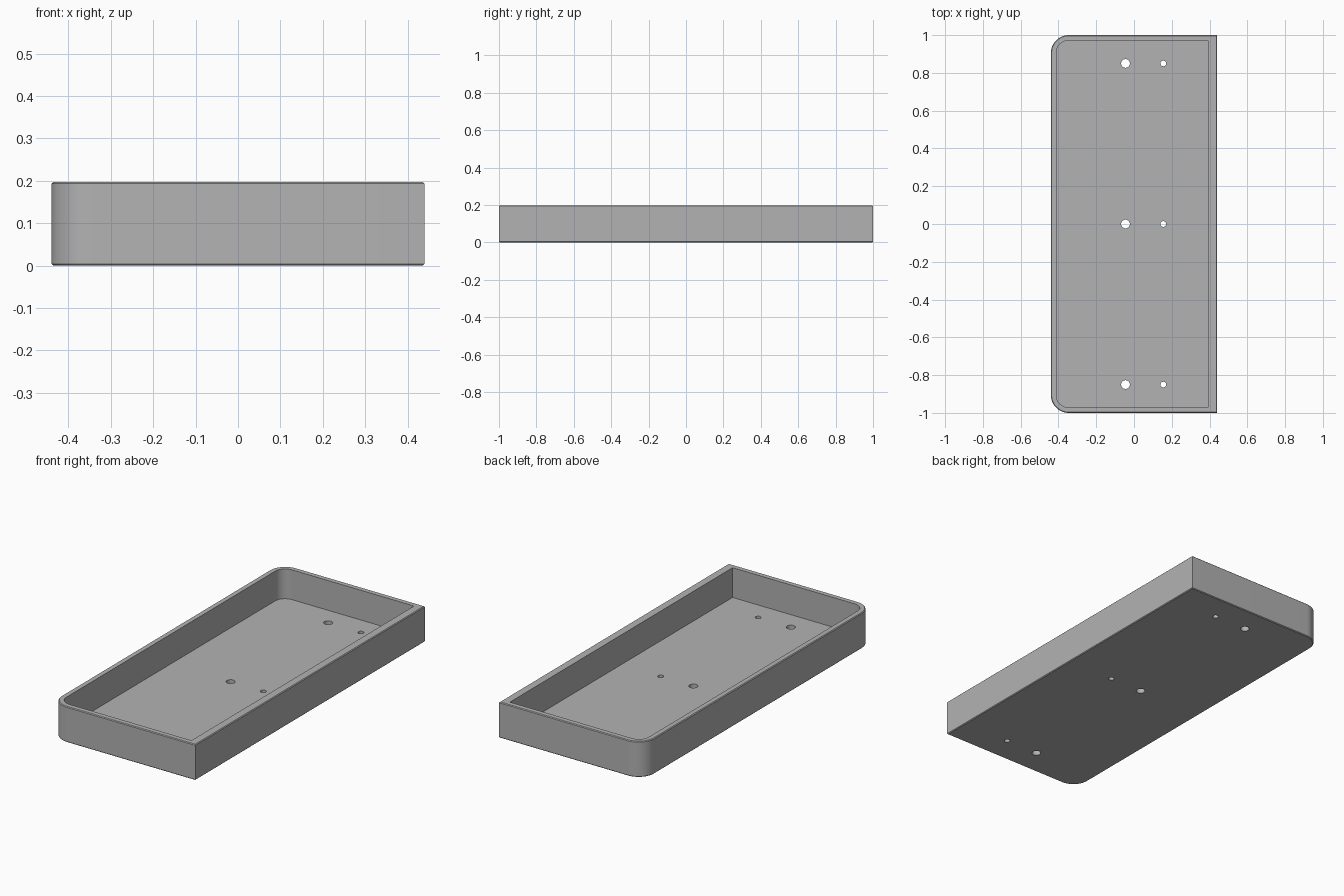
import bpy
import bmesh
from math import sin, cos, pi, radians

cube = bpy.data.objects.get("Cube")
if cube:
    bpy.data.objects.remove(cube, do_unlink=True)

HEIGHT, FLOOR, CHAMFER = 0.197, 0.033, 0.004
ARC_STEPS = 16

grey = bpy.data.materials.new("plain_grey")
grey.use_nodes = True
colour = (0.45, 0.45, 0.45, 1)
grey.diffuse_color = colour
grey.node_tree.nodes["Principled BSDF"].inputs["Base Color"].default_value = colour


def outline(x_min, x_max, y, radius):
    """Rectangle with both corners on the -x side rounded."""
    points = [(x_max, -y), (x_max, y)]
    for sign, start in ((1, pi / 2), (-1, pi)):
        for i in range(ARC_STEPS + 1):
            a = start + pi / 2 * i / ARC_STEPS
            points.append((x_min + radius + radius * cos(a),
                           sign * (y - radius) + radius * sin(a)))
    return points


# Tray: stacked outlines running up the outside, over the rim and down inside
outer = outline(-0.44, 0.44, 1.0, 0.095)
edge = outline(-0.44 + CHAMFER, 0.44 - CHAMFER, 1.0 - CHAMFER, 0.095 - CHAMFER)
inner = outline(-0.41, 0.395, 0.97, 0.06)
levels = [(edge, 0), (outer, CHAMFER), (outer, HEIGHT - CHAMFER),
          (edge, HEIGHT), (inner, HEIGHT), (inner, FLOOR)]

bm = bmesh.new()
rings = [[bm.verts.new((x, y, z)) for x, y in pts] for pts, z in levels]
for low, high in zip(rings, rings[1:]):
    for i in range(len(low)):
        j = (i + 1) % len(low)
        bm.faces.new((low[i], low[j], high[j], high[i]))
bm.faces.new(rings[0][::-1])
bm.faces.new(rings[-1])
bmesh.ops.recalc_face_normals(bm, faces=bm.faces)
mesh = bpy.data.meshes.new("tray")
bm.to_mesh(mesh)
bm.free()
mesh.materials.append(grey)
tray = bpy.data.objects.new("tray", mesh)
bpy.context.collection.objects.link(tray)

# Screw holes: three pairs of one large and one small hole through the floor
bm = bmesh.new()
for y in (-0.85, 0, 0.85):
    for x, radius in ((-0.045, 0.023), (0.155, 0.015)):
        made = bmesh.ops.create_cone(bm, cap_ends=True, segments=32, depth=0.2,
                                     radius1=radius, radius2=radius)
        bmesh.ops.translate(bm, verts=made["verts"], vec=(x, y, 0))
hole_mesh = bpy.data.meshes.new("hole_cutter")
bm.to_mesh(hole_mesh)
bm.free()
hole_mesh.materials.append(grey)
cutter = bpy.data.objects.new("hole_cutter", hole_mesh)
bpy.context.collection.objects.link(cutter)

cut = tray.modifiers.new("screw_holes", "BOOLEAN")
cut.operation = "DIFFERENCE"
cut.solver = "EXACT"
cut.object = cutter

# Apply the cut, then smooth the rounded walls while keeping edges crisp
bpy.ops.object.select_all(action="DESELECT")
tray.select_set(True)
bpy.context.view_layer.objects.active = tray
bpy.ops.object.modifier_apply(modifier=cut.name)
bpy.data.objects.remove(cutter, do_unlink=True)
bpy.ops.object.shade_smooth_by_angle(angle=radians(30))
